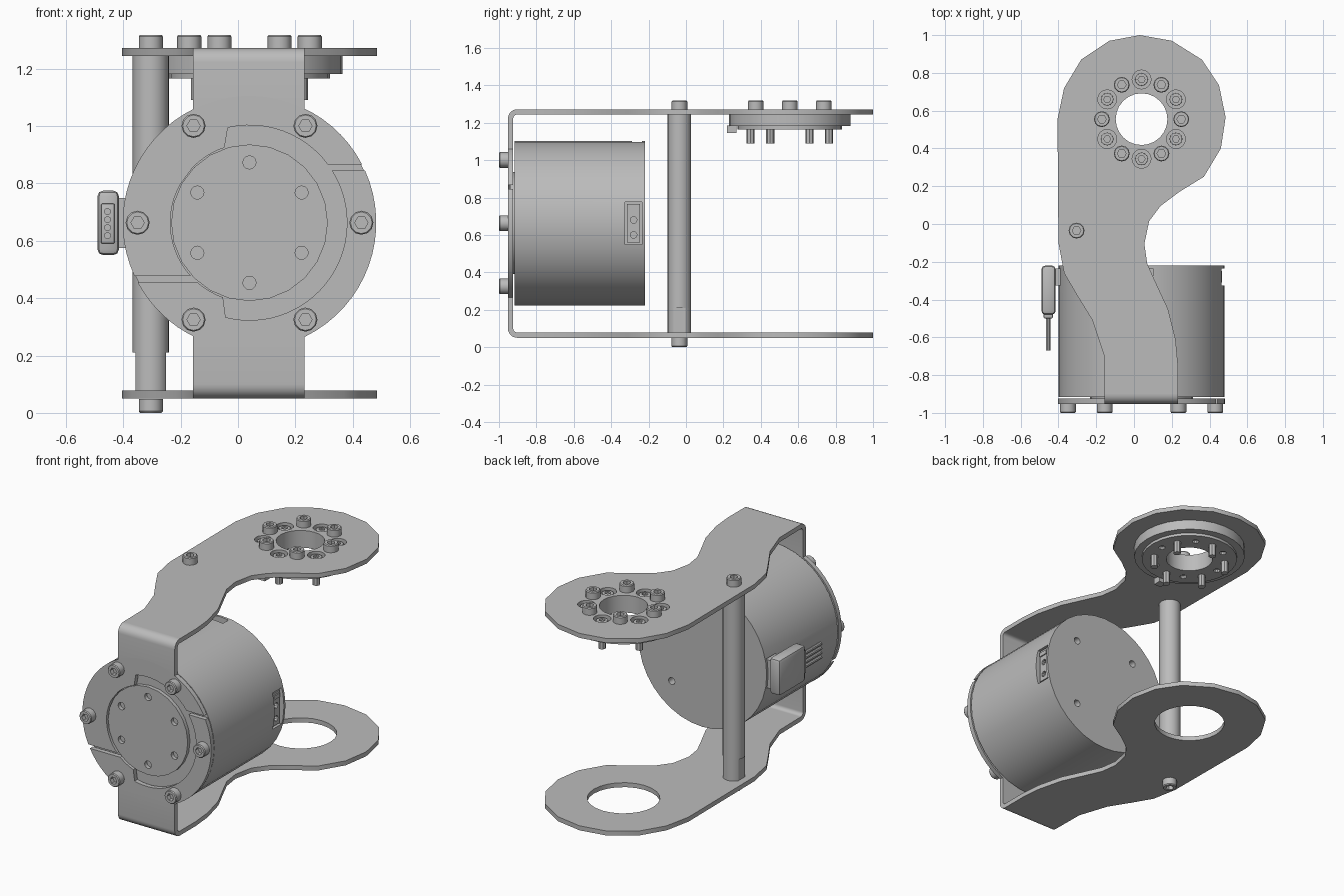
import bpy, bmesh
from math import sin, cos, asin, pi, radians
from mathutils import Vector

old = bpy.data.objects.get("Cube")
if old:
    bpy.data.objects.remove(old, do_unlink=True)

grey = bpy.data.materials.new("plain_grey")
grey.use_nodes = True
COLOUR = (0.5, 0.5, 0.5, 1)
grey.diffuse_color = COLOUR
grey.node_tree.nodes["Principled BSDF"].inputs["Base Color"].default_value = COLOUR

ROT = {"z": (0, 0, 0), "y": (pi / 2, 0, 0), "x": (pi / 2, 0, pi / 2), "down": (pi, 0, 0)}
parts = []


def circle(cx, cy, r, n=24, start=0.0):
    return [(cx + r * cos(start + 2 * pi * i / n), cy + r * sin(start + 2 * pi * i / n)) for i in range(n)]


def rect(x0, x1, y0, y1):
    return [(x0, y0), (x1, y0), (x1, y1), (x0, y1)]


def finish(name, mesh, axis="z", loc=(0, 0, 0)):
    ob = bpy.data.objects.new(name, mesh)
    bpy.context.collection.objects.link(ob)
    ob.rotation_euler = ROT[axis]
    ob.location = loc
    if not mesh.materials:
        mesh.materials.append(grey)
    parts.append(ob)
    return ob


def plate(name, loops, a, b, axis="z"):
    """Extrude outlines (later ones inside are holes) from a to b along an axis."""
    cu = bpy.data.curves.new(name, "CURVE")
    cu.dimensions = "2D"
    cu.fill_mode = "BOTH"
    cu.extrude = abs(b - a) / 2
    for loop in loops:
        sp = cu.splines.new("POLY")
        sp.points.add(len(loop) - 1)
        for p, (x, y) in zip(sp.points, loop):
            p.co = (x, y, 0, 1)
        sp.use_cyclic_u = True
    tmp = bpy.data.objects.new("tmp", cu)
    bpy.context.collection.objects.link(tmp)
    bpy.context.view_layer.update()
    dg = bpy.context.evaluated_depsgraph_get()
    mesh = bpy.data.meshes.new_from_object(tmp.evaluated_get(dg))
    bpy.data.objects.remove(tmp, do_unlink=True)
    bm = bmesh.new()
    bm.from_mesh(mesh)
    bmesh.ops.remove_doubles(bm, verts=bm.verts, dist=0.0001)
    bmesh.ops.recalc_face_normals(bm, faces=bm.faces)
    bm.to_mesh(mesh)
    bm.free()
    mesh.name = name
    mid = (a + b) / 2
    return finish(name, mesh, axis, {"z": (0, 0, mid), "y": (0, mid, 0), "x": (mid, 0, 0)}[axis])


def block(name, lo, hi, bevel=0.0):
    lo, hi = Vector(lo), Vector(hi)
    bm = bmesh.new()
    bmesh.ops.create_cube(bm, size=1)
    for v in bm.verts:
        v.co = Vector([c * s for c, s in zip(v.co, hi - lo)]) + (lo + hi) / 2
    if bevel:
        bmesh.ops.bevel(bm, geom=bm.edges[:], offset=bevel, segments=2, affect="EDGES", profile=0.5)
    mesh = bpy.data.meshes.new(name)
    bm.to_mesh(mesh)
    bm.free()
    return finish(name, mesh)


def screw_mesh(r, h):
    """Socket head: round outside, six-sided recess."""
    bm = bmesh.new()
    n, rings = 12, []
    for rad, z, hexed in ((r, 0, 0), (r, h * 0.88, 0), (r * 0.9, h, 0), (r * 0.55, h, 1), (r * 0.55, h * 0.45, 1)):
        rings.append([bm.verts.new((k * cos(i * pi / 6), k * sin(i * pi / 6), z)) for i in range(n)
                      for k in [rad * (cos(pi / 6) if hexed and i % 2 else 1)]])
    for p, q in zip(rings, rings[1:]):
        for i in range(n):
            j = (i + 1) % n
            bm.faces.new((p[i], p[j], q[j], q[i]))
    bm.faces.new(rings[0][::-1])
    bm.faces.new(rings[-1])
    mesh = bpy.data.meshes.new("socket_screw")
    bm.to_mesh(mesh)
    bm.free()
    return mesh


MX, MZ = 0.04, 0.663      # motor axis
HX, HY = 0.04, 0.555      # output axis
sixths = [radians(60 * i) for i in range(6)]
halves = [a + pi / 6 for a in sixths]


def around(cx, cy, r, angles):
    return [(cx + r * cos(a), cy + r * sin(a)) for a in angles]


# Bracket arms
arm = [(-.157, -.9), (-.16, -.69), (-.22, -.51), (-.30, -.38), (-.37, -.26), (-.40, -.1),
       (-.405, .555), (-.37, .72), (-.28, .87), (-.13, .97), (.03, 1.0), (.20, .97),
       (.36, .87), (.45, .735), (.485, .565), (.46, .40), (.37, .25), (.24, .17),
       (.14, .095), (.08, .015), (.055, -.105), (.07, -.21), (.115, -.31), (.18, -.45),
       (.22, -.61), (.232, -.74), (.232, -.9)]
recesses = [circle(x, y, 0.05, 16) for x, y in around(HX, HY, 0.21, halves)]
plate("upper_arm", [arm, circle(HX, HY, 0.137)] + recesses, 1.244, 1.272)
plate("lower_arm", [arm, circle(HX, HY, 0.205)], 0.05, 0.078)

# Bent straps joining the arms to the front flange
def bend(r, angles):
    return [(-0.902 + r * cos(radians(a)), 1.222 + r * sin(radians(a))) for a in angles]

angles = range(90, 181, 15)
strap = [(-.89, 1.272)] + bend(.05, angles) + [(-.952, 1.053), (-.924, 1.053)]
strap += bend(.022, reversed(angles)) + [(-.89, 1.244)]
plate("upper_strap", [strap], -0.157, 0.232, "x")
plate("lower_strap", [[(y, 1.322 - z) for y, z in strap]], -0.157, 0.232, "x")

# Front flange: two half rings separated by narrow slits
def half_ring(name, base, z0, z1):
    def arc(radius):
        pts = []
        for i in range(33):
            t = i / 32
            mid = base + pi * t
            r = radius(mid)
            a = mid + (1 - t) * asin(z0 / r) + t * asin(z1 / r)
            r = radius(a)
            pts.append((MX + r * cos(a), MZ + r * sin(a)))
        return pts
    outer = arc(lambda a: 0.442)
    inner = arc(lambda a: 0.276 if radians(103) < a < radians(255) else 0.34)
    plate(name, [outer + inner[::-1]], -0.952, -0.924, "y")

half_ring("flange_upper", 0, 0.203, 0.186)
half_ring("flange_lower", pi, 0.208, 0.182)

# Motor body with side slots and rear screw holes
motor = plate("motor_body", [circle(MX, MZ, 0.44, 36)], -0.917, -0.22, "y")
cutters = [block("cut", (0.435, -.325, .55), (0.6, -.235, .775)),
           block("cut", (-0.6, -.325, .57), (-0.36, -.235, .755)),
           block("cut", (-.03, -.29, 1.06), (.10, -.235, 1.2))]
for x, z in around(MX, MZ, 0.3, [radians(45 + 90 * i) for i in range(4)]):
    cutters.append(plate("cut", [circle(x, z, 0.022, 12)], -0.27, -0.2, "y"))
bpy.context.view_layer.objects.active = motor
for c in cutters:
    m = motor.modifiers.new("cut", "BOOLEAN")
    m.operation, m.object, m.solver = "DIFFERENCE", c, "EXACT"
    bpy.ops.object.modifier_apply(modifier=m.name)
    parts.remove(c)
    bpy.data.objects.remove(c, do_unlink=True)

# Motor front disc and its screw holes
holes = [circle(x, z, 0.023, 12) for x, z in around(MX, MZ, 0.21, halves)]
plate("front_disc", [circle(MX, MZ, 0.273, 24)] + holes, -0.94, -0.91, "y")

# Socket in the left slot
pins = [circle(-0.28, z, 0.018, 10) for z in (0.60, 0.68)]
plate("socket", [rect(-.315, -.245, .56, .765)] + pins, 0.43, 0.458, "x")
block("socket_key", (0.45, -.31, .725), (0.465, -.25, .75))

# Plug and wires on the right
block("plug_body", (-0.49, -0.48, 0.55), (-0.415, -0.22, 0.775), 0.02)
block("plug_neck", (-0.43, -0.325, 0.575), (-0.355, -0.235, 0.75))
block("plug_nose", (-0.478, -0.5, 0.59), (-0.43, -0.46, 0.73), 0.006)
for i in range(4):
    plate("wire", [circle(-0.455, 0.618 + 0.028 * i, 0.012, 10)], -0.67, -0.48, "y")

# Spacer rod with wrench flats near its foot
RX, RY = -0.304, -0.035
plate("spacer_rod", [circle(RX, RY, 0.063, 24)], 0.21, 1.244)
flats = [(min(max(x, RX - .053), RX + .053), y) for x, y in circle(RX, RY, 0.063, 24)]
plate("spacer_foot", [flats], 0.078, 0.21)

# Output horn under the upper arm
bore = circle(HX, HY, 0.137)
small = [circle(x, y, 0.02, 10) for x, y in around(HX, HY, 0.21, sixths)]
plate("horn_ring", [circle(HX, HY, 0.325, 28), bore], 1.182, 1.244)
plate("horn_step", [circle(HX, HY, 0.28, 28), bore] + small, 1.165, 1.182)
block("horn_tab", (-0.02, 0.22, 1.145), (0.03, 0.27, 1.185))
for x, y in around(HX, HY, 0.21, halves):
    plate("horn_stud", [circle(x, y, 0.022, 8)], 1.09, 1.25)

# Socket screws
head, inner_head = screw_mesh(0.042, 0.048), screw_mesh(0.034, 0.02)
for x, y in around(HX, HY, 0.21, sixths):
    finish("horn_screw", head, "z", (x, y, 1.27))
for x, y in around(HX, HY, 0.21, halves):
    finish("recessed_screw", inner_head, "z", (x, y, 1.244))
for x, z in around(MX, MZ, 0.39, sixths):
    finish("flange_screw", head, "y", (x, -0.952, z))
finish("rod_top_screw", head, "z", (RX, RY, 1.27))
finish("rod_bottom_screw", head, "down", (RX, RY, 0.048))

# Smooth round sides, keep edges sharp
for ob in bpy.context.view_layer.objects:
    ob.select_set(ob in parts)
bpy.context.view_layer.objects.active = motor
bpy.ops.object.shade_smooth_by_angle(angle=radians(32))
